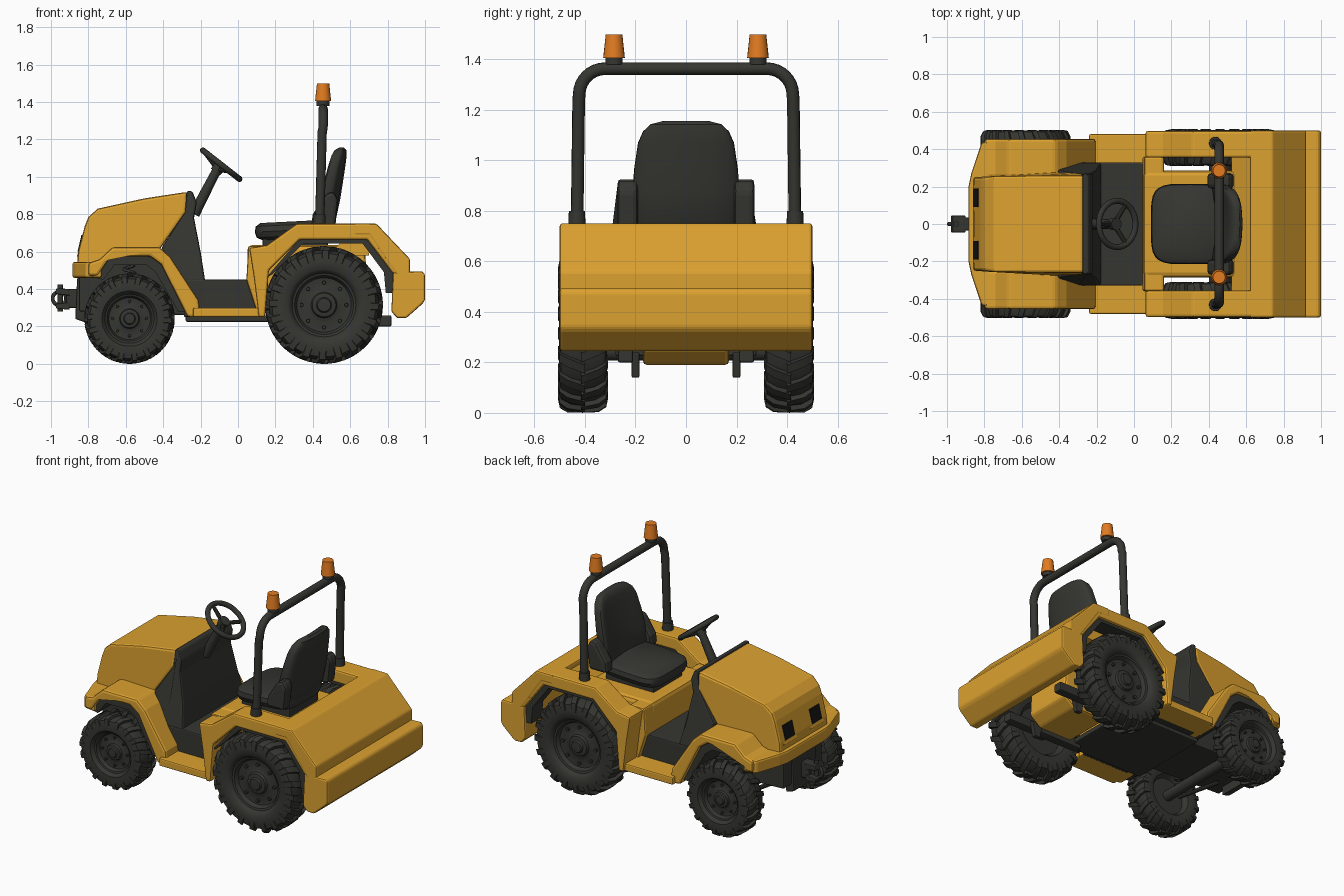
import bpy, bmesh, math
from mathutils import Vector, Matrix

if "Cube" in bpy.data.objects:
    bpy.data.objects.remove(bpy.data.objects["Cube"])

def material(name, rgb):
    m = bpy.data.materials.new(name)
    m.diffuse_color = (*rgb, 1)
    m.use_nodes = True
    m.node_tree.nodes["Principled BSDF"].inputs["Base Color"].default_value = m.diffuse_color
    return m

YELLOW = material("yellow_paint", (0.72, 0.36, 0.030))
DARK = material("dark_rubber", (0.036, 0.036, 0.031))
ORANGE = material("orange_lens", (0.76, 0.20, 0.015))
BLACK = material("black_glass", (0.008, 0.008, 0.009))

def finish(name, bm, mat, bevel=0, smooth=True):
    bmesh.ops.recalc_face_normals(bm, faces=bm.faces[:])
    me = bpy.data.meshes.new(name)
    bm.to_mesh(me)
    bm.free()
    me.materials.append(mat)
    if smooth:
        me.shade_smooth()
        me.set_sharp_from_angle(angle=math.radians(35))
    ob = bpy.data.objects.new(name, me)
    bpy.context.collection.objects.link(ob)
    if bevel:
        b = ob.modifiers.new("soft_edges", 'BEVEL')
        b.width, b.segments, b.limit_method = bevel, 2, 'ANGLE'
    return ob

def add_loft(bm, rings):
    """Skin closed rings of equal length and cap both ends."""
    vs = [[bm.verts.new(p) for p in r] for r in rings]
    n = len(vs[0])
    for a, b in zip(vs, vs[1:]):
        for i in range(n):
            bm.faces.new((a[i], a[(i + 1) % n], b[(i + 1) % n], b[i]))
    bm.faces.new(vs[0])
    bm.faces.new(vs[-1])

def loft(name, rings, mat, bevel=0, smooth=True):
    bm = bmesh.new()
    add_loft(bm, rings)
    return finish(name, bm, mat, bevel, smooth)

def prism(name, pts, y0, y1, mat, bevel=0.008):
    """Side profile (x, z) extruded across y; y1 may depend on (x, z)."""
    f0 = y0 if callable(y0) else lambda x, z: y0
    f1 = y1 if callable(y1) else lambda x, z: y1
    return loft(name, [[(x, f0(x, z), z) for x, z in pts],
                       [(x, f1(x, z), z) for x, z in pts]], mat, bevel, False)

def wide(name, pts, half, mat, bevel=0.008):
    h = half if callable(half) else lambda x, z: half
    return prism(name, pts, lambda x, z: -h(x, z), h, mat, bevel)

def pair(name, pts, y0, y1, mat, bevel=0.008):
    for side, s in (("left", -1), ("right", 1)):
        prism(f"{name}_{side}", pts, s * y0, s * y1, mat, bevel)

def rect(x0, x1, z0, z1):
    return [(x0, z0), (x1, z0), (x1, z1), (x0, z1)]

def cone(name, p, q, r1, r2, mat, n=20):
    p, q = Vector(p), Vector(q)
    rot = (q - p).to_track_quat('Z', 'Y')
    ring = lambda c, r: [c + rot @ Vector((r * math.cos(2 * math.pi * i / n),
                                           r * math.sin(2 * math.pi * i / n), 0)) for i in range(n)]
    return loft(name, [ring(p, r1), ring(q, r2)], mat)

def tube(name, pts, r, mat, cyclic=False):
    cu = bpy.data.curves.new(name, 'CURVE')
    cu.dimensions, cu.bevel_depth, cu.bevel_resolution, cu.use_fill_caps = '3D', r, 4, True
    sp = cu.splines.new('POLY')
    sp.points.add(len(pts) - 1)
    for p, c in zip(sp.points, pts):
        p.co = (*c, 1)
    sp.use_cyclic_u = cyclic
    tmp = bpy.data.objects.new(name, cu)
    bm = bmesh.new()
    bm.from_mesh(bpy.data.meshes.new_from_object(tmp))
    bpy.data.objects.remove(tmp)
    return finish(name, bm, mat)

def oval(cx, hx, hy, z, n=28, e=0.45, bow=0, tilt=0):
    """Rounded-rectangle ring in plan, optionally bowed along y."""
    out = []
    for i in range(n):
        c, s = math.cos(2 * math.pi * i / n), math.sin(2 * math.pi * i / n)
        x = math.copysign(abs(c) ** e, c) * hx
        y = math.copysign(abs(s) ** e, s) * hy
        out.append((cx + x - bow * (y / 0.2) ** 2, y, z + tilt * x))
    return out

# Wheels: turned tyre and rim, chevron lugs, wheel bolts
def wheel(name, x, y, R, w, s, lugs):
    prof = [(-.5, .02), (-.5, .5), (-.9, .58), (-1, .75), (-.92, .88), (-.5, .935), (.5, .935),
            (.92, .88), (1, .75), (.96, .61), (.85, .57), (.7, .54), (.66, .5), (.4, .46),
            (.34, .3), (.45, .22), (.62, .2), (.66, .13), (.8, .11), (.82, .02)]
    n = 48
    pos = lambda a, yy, r: (x + R * r * math.cos(a), s * (y + yy * w), R + R * r * math.sin(a))
    bm = bmesh.new()
    add_loft(bm, [[pos(2 * math.pi * i / n, a, r) for i in range(n)] for a, r in prof])
    for i in range(lugs):
        for d in (-1, 1):
            a0 = 2 * math.pi * (i + (0.5 if d > 0 else 0)) / lugs
            rings = []
            for yy, lo, hi, da in ((-.08, .9, 1, 0), (.65, .88, .99, .09), (.97, .8, .93, .13), (1.04, .74, .83, .13)):
                rings.append([pos(a0 + da + t, d * yy, r) for t, r in
                              ((-.075, lo), (.075, lo), (.06, hi), (-.06, hi))])
            add_loft(bm, rings)
    for i in range(8):
        a = 2 * math.pi * i / 8
        c = Vector(pos(a, .44, .38))
        bmesh.ops.create_cone(bm, cap_ends=True, segments=8, radius1=.035 * R, radius2=.03 * R, depth=.25 * w,
                              matrix=Matrix.Translation(c) @ Matrix.Rotation(math.pi / 2, 4, 'X'))
    finish(name, bm, DARK)

for side, s in (("left", -1), ("right", 1)):
    wheel("front_wheel_" + side, -0.58, 0.415, 0.242, 0.085, s, 18)
    wheel("rear_wheel_" + side, 0.46, 0.408, 0.315, 0.095, s, 20)
cone("front_axle", (-.58, -.37, .242), (-.58, .37, .242), .035, .035, DARK)
cone("rear_axle", (.46, -.37, .315), (.46, .37, .315), .06, .06, DARK)

# Hood, grille plate and headlights
wide("hood", [(-.86, .53), (-.855, .6), (-.82, .735), (-.80, .785), (-.75, .83), (-.5, .885), (-.27, .92),
              (-.28, .81), (-.42, .61), (-.42, .53)],
     lambda x, z: .275 - (.025 if x < -.79 else 0) - (.015 if z > .82 else 0), YELLOW, .015)
pair("headlight", [(-.858, .60), (-.837, .69), (-.831, .69), (-.852, .60)], .09, .19, BLACK, 0)
pair("headlight_frame", [(-.862, .575), (-.853, .60), (-.845, .60), (-.85, .575)], .07, .21, YELLOW, .002)

# Front bumper from a plan outline, and front fenders
plan = [(-.885, -.2), (-.87, -.27), (-.815, -.435), (-.73, -.45), (-.73, .45), (-.815, .435), (-.87, .27), (-.885, .2)]
loft("front_bumper", [[(x, y, z) for x, y in plan] for z in (.46, .545)], YELLOW, .012, False)
pair("front_fender", [(-.80, .54), (-.74, .56), (-.67, .625), (-.42, .625), (-.36, .57), (-.21, .34), (-.20, .25),
                      (-.27, .25), (-.41, .53), (-.47, .575), (-.68, .575), (-.75, .47), (-.80, .47)],
     .25, .455, YELLOW, .015)
pair("front_arch_liner", [(-.76, .46), (-.69, .58), (-.46, .58), (-.40, .53), (-.28, .28), (-.32, .28),
                          (-.44, .49), (-.49, .53), (-.66, .53), (-.72, .45)], .2, .43, DARK, 0)

# Dark cowl, foot floor, chassis core
wide("cowl", [(-.275, .925), (-.245, .925), (-.22, .865), (-.235, .78), (-.20, .6), (-.175, .44), (-.30, .44),
              (-.41, .62), (-.285, .81)],
     lambda x, z: .27 if z > .7 else .29 if z > .5 else .33, DARK, .012)
wide("foot_floor", [(-.29, .25), (.14, .25), (.14, .45), (-.29, .45)], .33, DARK)
wide("belly_plate", rect(-.28, .30, .225, .26), .28, DARK)
wide("front_chassis", [(-.85, .28), (-.28, .26), (-.28, .6), (-.85, .54)], .2, DARK)
pair("step", rect(-.24, .14, .25, .30), .32, .48, YELLOW)

# Rear fenders, liners, tail panel and rear bumper
pair("rear_fender", [(.11, .25), (.105, .3), (.085, .46), (.06, .62), (.155, .635), (.315, .75), (.74, .75), (.92, .56),
                     (.92, .48), (.83, .48), (.69, .665), (.33, .665), (.165, .5), (.145, .25)],
     .355, .497, YELLOW, .012)
pair("rear_arch_liner", [(.15, .46), (.33, .67), (.69, .67), (.84, .49), (.83, .38), (.79, .38), (.78, .49),
                         (.665, .645), (.35, .645), (.185, .48)], .37, .48, DARK, 0)
wide("tail_panel", [(.62, .75), (.74, .75), (.92, .56), (.92, .47), (.85, .47), (.70, .69), (.62, .69)], .5, YELLOW, .01)
wide("rear_well_slope", [(.65, .748), (.52, .62), (.52, .58), (.70, .58), (.72, .72)], .36, YELLOW, 0)
wide("rear_bumper", [(.83, .49), (.985, .495), (1, .48), (1, .34), (.985, .32), (.90, .245), (.85, .245), (.82, .28),
                     (.825, .40)], .5, YELLOW, .012)

# Seat box and rear drive housing
wide("seat_box", rect(.05, .57, .40, .635), .285, YELLOW, .025)
wide("seat_bulkhead", [(.10, .28), (.16, .28), (.16, .63), (.055, .63), (.045, .45)], .36, YELLOW, .012)
wide("rear_housing", [(.32, .25), (.38, .19), (.62, .19), (.70, .25), (.68, .6), (.3, .6)], .17, YELLOW, .015)
pair("tow_bracket", [(.58, .24), (.6, .14), (.64, .14), (.66, .24)], .185, .215, DARK, .004)
pair("frame_rail", rect(.25, .82, .2, .26), .21, .27, DARK)

# Seat
wide("seat_mount", rect(.13, .48, .62, .69), .15, DARK)
loft("seat_cushion", [oval(.30, hx, hy, z, tilt=.05) for hx, hy, z in
                      ((.17, .17, .67), (.20, .2, .685), (.21, .215, .715), (.205, .21, .745), (.18, .185, .762))], DARK)
loft("seat_back", [oval(.475 + (z - .74) * .19, hx, hy, z, bow=.03) for hx, hy, z in
                   ((.03, .19, .73), (.042, .21, .76), (.045, .212, .88), (.042, .205, .97), (.038, .19, 1.07),
                    (.035, .17, 1.115), (.028, .14, 1.143), (.012, .09, 1.156))], DARK)
pair("seat_side_bolster", [(.39, .73), (.52, .73), (.535, .88), (.51, .925), (.47, .91), (.40, .80)], .19, .272, DARK, .02)

# Roll bar and beacons
half = [(.435, .432, .70), (.45, .425, 1.24)]
half += [(.455, .32 + .103 * math.cos(a), 1.26 + .103 * math.sin(a)) for a in [math.pi / 2 * i / 8 for i in range(9)]]
tube("roll_bar", half + [(x, -y, z) for x, y, z in reversed(half)], .025, DARK)
for side, s in (("left", -1), ("right", 1)):
    cone("roll_bar_foot_" + side, (.435, .432 * s, .74), (.435, .432 * s, .80), .034, .032, DARK)
    cone("beacon_base_" + side, (.455, .285 * s, 1.38), (.455, .285 * s, 1.41), .034, .034, DARK)
    cone("beacon_" + side, (.455, .285 * s, 1.405), (.455, .285 * s, 1.498), .043, .033, ORANGE)

# Steering wheel
C, th = Vector((-.09, 0, 1.065)), math.radians(38)
M = Matrix.Rotation(th, 3, 'Y')
tube("steering_rim", [C + M @ Vector((.124 * math.cos(a), .124 * math.sin(a), 0))
                      for a in [2 * math.pi * i / 40 for i in range(40)]], .016, DARK, True)
for i in range(3):
    a = 2 * math.pi * i / 3 + math.pi
    cone(f"steering_spoke_{i}", C + M @ Vector((0, 0, -.03)),
         C + M @ Vector((.122 * math.cos(a), .122 * math.sin(a), 0)), .014, .011, DARK, 10)
cone("steering_hub", C + M @ Vector((0, 0, -.05)), C + M @ Vector((0, 0, -.005)), .03, .034, DARK)
cone("steering_column", C + M @ Vector((0, 0, -.04)), (-.235, 0, .80), .024, .03, DARK)

# Front tow hitch with jaws, pin and ring
wide("hitch_block", [(-.87, .24), (-.81, .22), (-.80, .46), (-.86, .46)], .12, DARK)
wide("hitch_arm", rect(-.92, -.84, .30, .40), .035, DARK)
wide("hitch_upper_jaw", [(-.98, .375), (-.9, .365), (-.9, .40), (-.97, .405)], .045, DARK, .005)
wide("hitch_lower_jaw", [(-.97, .295), (-.9, .29), (-.9, .33), (-.98, .32)], .045, DARK, .005)
cone("hitch_pin", (-.95, 0, .28), (-.95, 0, .425), .014, .014, DARK, 12)
tube("hitch_ring", [(-.955 + .036 * math.cos(a), 0, .35 + .036 * math.sin(a))
                    for a in [2 * math.pi * i / 20 for i in range(20)]], .01, DARK, True)

# Steering rods and springs below the front
for side, s in (("left", -1), ("right", 1)):
    cone("tie_rod_" + side, (-.72, .05 * s, .25), (-.64, .33 * s, .24), .014, .014, DARK, 10)
    tube("spring_" + side, [(-.58 + .03 * math.cos(i * .7), s * (.25 + .03 * math.sin(i * .7)), .26 + i * .005)
                            for i in range(54)], .008, DARK)
